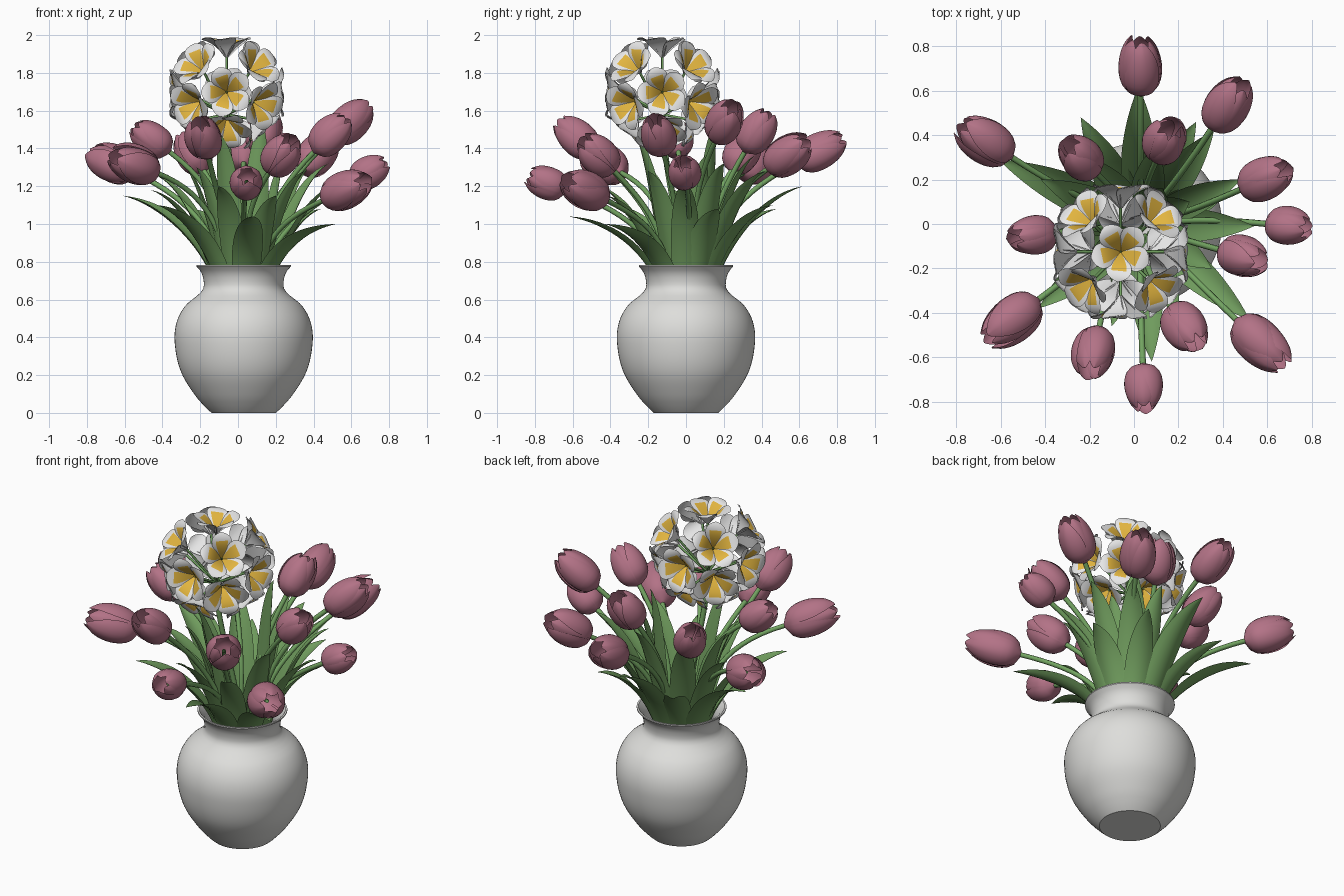
import bpy, bmesh, math, random
from mathutils import Vector as V

if "Cube" in bpy.data.objects:
    bpy.data.objects.remove(bpy.data.objects["Cube"])

random.seed(4)
TAU = 2 * math.pi
C = V((0.03, 0, 0))          # vase axis
UP = V((0, 0, 1))


def material(name, rgb):
    m = bpy.data.materials.new(name)
    m.diffuse_color = (*rgb, 1)
    m.use_nodes = True
    m.node_tree.nodes["Principled BSDF"].inputs["Base Color"].default_value = m.diffuse_color
    return m


CERAMIC = material("white_ceramic", (0.73, 0.73, 0.71))
PINK = material("dusty_pink", (0.45, 0.17, 0.24))
LEAF = material("leaf_green", (0.16, 0.33, 0.11))
STEM = material("stem_green", (0.17, 0.37, 0.12))
WHITE = material("petal_white", (0.80, 0.80, 0.80))
YELLOW = material("petal_yellow", (0.76, 0.46, 0.05))


def sheet(bm, f, nu, nv, mat=lambda u, v: 0):
    """Surface from f(u, v), u and v in 0..1; normal is du x dv."""
    g = [[bm.verts.new(f(i / nu, j / nv)) for j in range(nv + 1)] for i in range(nu + 1)]
    for i in range(nu):
        for j in range(nv):
            fc = bm.faces.new((g[i][j], g[i + 1][j], g[i + 1][j + 1], g[i][j + 1]))
            fc.material_index = mat((i + .5) / nu, (j + .5) / nv)


def finish(bm, name, *mats):
    bmesh.ops.remove_doubles(bm, verts=bm.verts, dist=1e-5)
    for f in bm.faces:
        f.smooth = True
    me = bpy.data.meshes.new(name)
    bm.to_mesh(me)
    bm.free()
    for m in mats:
        me.materials.append(m)
    ob = bpy.data.objects.new(name, me)
    bpy.context.collection.objects.link(ob)
    return ob


def interp(knots, t):
    """Smooth (Catmull-Rom) interpolation through (t, value) knots."""
    for k in range(len(knots) - 1):
        (a, p), (b, q) = knots[k], knots[k + 1]
        if t <= b or k == len(knots) - 2:
            x = (t - a) / (b - a)
            o = knots[max(k - 1, 0)]
            n = knots[min(k + 2, len(knots) - 1)]
            m0 = (q - o[1]) / (b - o[0]) * (b - a)
            m1 = (n[1] - p) / (n[0] - a) * (b - a)
            return ((2*x**3 - 3*x*x + 1) * p + (x**3 - 2*x*x + x) * m0
                    + (3*x*x - 2*x**3) * q + (x**3 - x*x) * m1)


def bezier(p, t):
    s = 1 - t
    return p[0]*s**3 + p[1]*3*s*s*t + p[2]*3*s*t*t + p[3]*t**3


def frame(d):
    """Two axes perpendicular to direction d."""
    x = d.orthogonal().normalized()
    return x, d.cross(x)


def tube(bm, p, r, nv=12, nu=8):
    def f(u, v):
        a, b = bezier(p, max(v - .01, 0)), bezier(p, min(v + .01, 1))
        d = (b - a).normalized()
        x = (V((1, 0.3, 0)) - d * d.dot(V((1, 0.3, 0)))).normalized()
        y = d.cross(x)
        return bezier(p, v) + (x * math.cos(TAU*u) + y * math.sin(TAU*u)) * r
    sheet(bm, f, nu, nv)


# Vase: lathed outer wall, rolled rim and inner wall
outer = [(0, .17), (.012, .185), (.09, .255), (.22, .333), (.37, .365), (.48, .355),
         (.57, .307), (.63, .235), (.66, .213), (.70, .212), (.745, .225), (.775, .25)]
prof = [(0, 0), (.17, 0)] + [(interp(outer, .775*i/40), .775*i/40) for i in range(1, 41)]
prof += [(.25, .782), (.24, .782), (.213, .745), (.198, .70), (.20, .65), (.28, .55), (0, .5)]
bm = bmesh.new()
n = len(prof) - 1


def lathe(u, v):
    r, z = prof[round(v * n)]
    return C + V((r * math.cos(TAU*u), r * math.sin(TAU*u), z))


sheet(bm, lathe, 64, n)
vase = finish(bm, "vase", CERAMIC)
bpy.context.view_layer.objects.active = vase
vase.select_set(True)
bpy.ops.object.shade_smooth_by_angle(angle=math.radians(40))

# Tulips: base point and tip point of each bloom
TULIPS = [((.03, .58, 1.32), (.03, .84, 1.45)), ((.35, .43, 1.29), (.49, .64, 1.44)),
          ((.49, .16, 1.45), (.69, .25, 1.63)), ((.60, 0, 1.22), (.79, -.02, 1.33)),
          ((.40, -.12, 1.38), (.58, -.17, 1.56)), ((.46, -.43, 1.13), (.68, -.64, 1.23)),
          ((.17, -.38, 1.28), (.29, -.55, 1.45)), ((.04, -.63, 1.18), (.05, -.84, 1.26)),
          ((-.16, -.48, 1.37), (-.20, -.68, 1.55)), ((-.43, -.34, 1.27), (-.67, -.52, 1.36)),
          ((-.36, -.04, 1.38), (-.55, -.06, 1.52)), ((-.55, .30, 1.27), (-.78, .45, 1.37)),
          ((-.18, .24, 1.28), (-.30, .36, 1.47)), ((.11, .31, 1.38), (.17, .44, 1.60))]
CUP = [(0, .12), (.06, .52), (.2, .86), (.42, 1), (.65, .95), (.85, .76), (1, .46)]

for k, (b, t) in enumerate(TULIPS, 1):
    b, t = V(b), V(t)
    L = (t - b).length
    d = (t - b) / L
    R = .052 + .165 * L
    x, y = frame(d)
    turn = random.uniform(0, TAU)
    bm = bmesh.new()
    for p in range(6):
        inner = p % 2
        flare = random.uniform(.95, 1.12)
        tall = random.uniform(.95, 1.01)

        def petal(u, v):
            s = 2 * u - 1
            v = math.sin(v * math.pi / 2)
            a = turn + p * TAU / 6 + s * math.radians(57) * math.sqrt(max(0, 1 - v**3.6))
            r = R * interp(CUP, v) * (.90 if inner else 1) * (1 + (flare - 1) * v)
            r *= 1 - .05 * s * s + .03 * math.exp(-20 * s * s) * v
            return b + d * (L * v * tall) + (x*math.cos(a) + y*math.sin(a)) * r
        sheet(bm, petal, 10, 16)
    finish(bm, f"tulip_bloom_{k}", PINK)

    # Stem and pistil
    bm = bmesh.new()
    out = V((b.x - C.x, b.y, 0)).normalized()
    h = (b - C).length * .3
    tube(bm, [C + out*.06 + UP*.55, C + out*.12 + UP*.9, b - d*h, b + d*.01], .014, 16)
    tube(bm, [b + d*L*i/3*.55 for i in range(4)], .011, 3)
    finish(bm, f"tulip_stem_{k}", STEM)

# Leaves: tip position and full width
LEAVES = [(-.61, .29, 1.15, .16), (.02, .62, 1.20, .16), (.08, -.62, 1.04, .15),
          (.52, -.43, 1.00, .15), (.54, -.01, 1.22, .14), (.36, .42, 1.28, .15),
          (.48, .20, 1.32, .13), (-.43, -.38, 1.10, .15), (-.10, -.46, 1.20, .13),
          (.13, .16, 1.54, .15), (-.10, -.27, 1.48, .13), (-.30, .02, 1.33, .13),
          (-.20, .30, 1.32, .14), (.35, -.20, 1.28, .13), (.20, -.42, 1.15, .13),
          (-.46, -.06, 1.18, .14), (.10, .36, 1.36, .14), (-.42, .20, 1.25, .13),
          (.25, .10, 1.36, .12), (-.22, -.20, 1.30, .12), (.44, .17, 1.08, .15),
          (-.24, .48, 1.08, .14), (.28, .46, 1.10, .14)]
for k, (tx, ty, tz, w) in enumerate(LEAVES, 1):
    tip = V((tx, ty, tz))
    rad = V((tx - C.x, ty, 0))
    R = rad.length
    out = rad / R
    side = UP.cross(out)
    r0 = .14 if R > .38 else .10
    path = [C + out*r0 + UP*.62, C + out*(r0 + .05) + UP*.83,
            C + out*(.52*R + .06) + UP*(.78 + (tz - .78)*.82), tip]

    def leaf(u, v):
        s = 2 * u - 1
        tan = (bezier(path, min(v + .02, 1)) - bezier(path, v - .02)).normalized()
        half = w * .6 * (1 - v**2.4) * (.7 + .75 * v)
        return bezier(path, v) + side * s * half - side.cross(tan) * half * .35 * s * s
    bm = bmesh.new()
    sheet(bm, leaf, 6, 18)
    finish(bm, f"leaf_{k}", LEAF)

# White flower cluster: small five-petal flowers around a ball
BALL = V((-.06, -.125, 1.70))
dirs = [(0, 0, 1), (1, 0, 0), (-1, 0, 0), (0, 1, 0), (0, -1, 0)]
dirs += [(i, j, k) for i in (-1, 1) for j in (-1, 1) for k in (-.4, .95)]
dirs += [(0, -.7, -.8), (0, .7, -.8), (.7, 0, -.8), (-.7, 0, -.8)]
stems = bmesh.new()
base = BALL - UP * .12
tube(stems, [C + UP*.55, C + UP*.9, base - UP*.3, base], .016, 16)
for k, q in enumerate(dirs, 1):
    d = V(q).normalized()
    c = BALL + V((d.x * .27, d.y * .27, d.z * .255))
    x, y = frame(d)
    turn = random.uniform(0, TAU)
    bm = bmesh.new()
    for p in range(5):
        a = turn + p * TAU / 5
        e = x * math.cos(a) + y * math.sin(a)
        t = d.cross(e)

        def bloom(u, v, back=0):
            s = (1 - 2 * u) * (-1 if back else 1)
            v = math.sin(v * math.pi / 2)
            half = .058 * max(0, math.sin(math.pi * (.05 + .95*v)**1.45))**.65
            h = .045 * v - .02 * v**4 - .07 * (1 - v)**2.5 + .012 * s * v * (1 - v**6)
            return c + e * (.004 + .132 * v) + t * s * half + d * (h - .004 * back)

        def paint(u, v):
            return int(math.sin(v * math.pi / 2) < .6 and abs(2*u - 1) < .6)
        sheet(bm, bloom, 10, 14, paint)
        sheet(bm, lambda u, v: bloom(u, v, 1), 10, 14)
    finish(bm, f"white_flower_{k}", WHITE, YELLOW)
    end = c - d * .06
    tube(stems, [base, base.lerp(end, .3), base.lerp(end, .7), end], .007, 4, 6)
finish(stems, "white_flower_stems", STEM)
